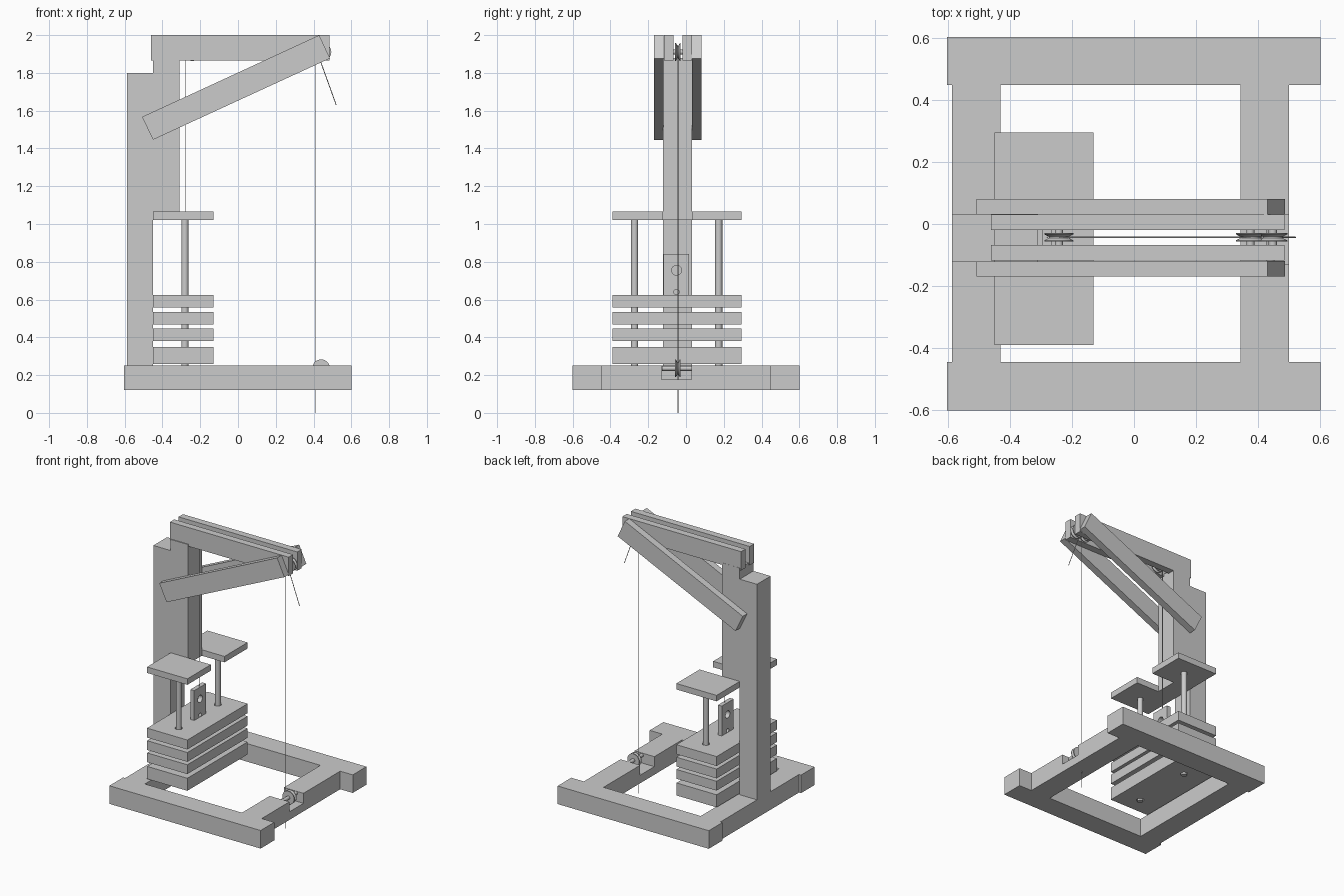
import bpy, bmesh, math
from mathutils import Vector

if "Cube" in bpy.data.objects:
    bpy.data.objects.remove(bpy.data.objects["Cube"])

YC = -0.043  # centre plane of the pulleys, posts and cable


def finish(name, bm, smooth=False):
    bmesh.ops.recalc_face_normals(bm, faces=bm.faces)
    me = bpy.data.meshes.new(name)
    bm.to_mesh(me)
    bm.free()
    ob = bpy.data.objects.new(name, me)
    bpy.context.collection.objects.link(ob)
    if smooth:
        bpy.ops.object.select_all(action='DESELECT')
        ob.select_set(True)
        bpy.context.view_layer.objects.active = ob
        bpy.ops.object.shade_smooth_by_angle(angle=math.radians(35))
    return ob


def prism(name, pts, offset):
    """Closed polygon of 3D points extruded by an offset."""
    bm = bmesh.new()
    face = bm.faces.new([bm.verts.new(p) for p in pts])
    ext = bmesh.ops.extrude_face_region(bm, geom=[face])
    bmesh.ops.translate(bm, vec=offset,
                        verts=[v for v in ext['geom'] if isinstance(v, bmesh.types.BMVert)])
    return finish(name, bm)


def box(name, x0, x1, y0, y1, z0, z1):
    return prism(name, [(x0, y0, z0), (x1, y0, z0), (x1, y1, z0), (x0, y1, z0)], (0, 0, z1 - z0))


def rod(name, a, b, r, n=24):
    """Cylinder between two points."""
    a, b = Vector(a), Vector(b)
    bm = bmesh.new()
    bmesh.ops.create_cone(bm, cap_ends=True, segments=n, radius1=r, radius2=r, depth=(b - a).length)
    bm.transform((b - a).to_track_quat('Z', 'Y').to_matrix().to_4x4())
    bmesh.ops.translate(bm, vec=(a + b) / 2, verts=bm.verts)
    return finish(name, bm, True)


def cut(ob, cutters):
    bpy.context.view_layer.objects.active = ob
    for c in cutters:
        m = ob.modifiers.new("cut", 'BOOLEAN')
        m.object, m.solver = c, 'EXACT'
        bpy.ops.object.modifier_apply(modifier=m.name)
        bpy.data.objects.remove(c)


def pulley(name, x, z, half_axle):
    """Lathed V-groove wheel on the y axis, with its axle."""
    prof = [(0, -.014), (.047, -.014), (.047, -.010), (.032, -.002),
            (.032, .002), (.047, .010), (.047, .014), (0, .014)]
    n = 32
    bm = bmesh.new()
    vs = [bm.verts.new((r, y, 0)) for r, y in prof]
    es = [bm.edges.new(p) for p in zip(vs, vs[1:])]
    bmesh.ops.spin(bm, geom=vs + es, cent=(0, 0, 0), axis=(0, 1, 0), angle=math.tau, steps=n)
    bmesh.ops.remove_doubles(bm, verts=bm.verts, dist=1e-5)
    bmesh.ops.translate(bm, vec=(x, YC, z), verts=bm.verts)
    finish(name, bm, True)
    rod(name + "_axle", (x, YC - half_axle, z), (x, YC + half_axle, z), .013)


# Base frame: two side rails, a rear cross beam, a front cross beam with a pulley notch
for side, y0, y1 in (("near", -.6, -.445), ("far", .447, .602)):
    box("base_rail_" + side, -.603, .6, y0, y1, .12, .25)
box("base_rear_beam", -.587, -.43, -.445, .447, .12, .25)
notch = [(-.445, .12), (.447, .12), (.447, .25), (.03, .25), (.03, .178),
         (-.13, .178), (-.13, .25), (-.445, .25)]
prism("base_pulley_beam", [(.343, y, z) for y, z in notch], (.157, 0, 0))

# Upright posts
box("main_post", -.587, -.45, -.123, .032, .25, 1.8)
box("upper_post", -.45, -.31, -.123, .032, 1.063, 1.88)

# Twin top beams and diagonal braces
for side, y0, y1 in (("near", -.117, -.067), ("far", -.019, .031)):
    box("top_beam_" + side, -.46, .485, y0, y1, 1.865, 2)
for side, y0 in (("near", -.169), ("far", .031)):
    prism("diagonal_brace_" + side,
          [(x, y0, z) for x, z in ((-.508, 1.567), (-.45, 1.446), (.487, 1.877), (.43, 2))],
          (0, .05, 0))

# Guide rods and the U-shaped plate that holds them
rod_y = (-.272, .173)
for i, y in enumerate(rod_y):
    rod(f"guide_rod_{i + 1}", (-.281, y, .25), (-.281, y, 1.03), .019)
u = [(-.45, -.39), (-.13, -.39), (-.13, -.123), (-.31, -.123),
     (-.31, .032), (-.13, .032), (-.13, .295), (-.45, .295)]
prism("rod_top_plate", [(x, y, 1.022) for x, y in u], (0, 0, .043))

# Weight stack, drilled for the guide rods
for i, (z0, z1) in enumerate(((.26, .35), (.38, .447), (.468, .535), (.557, .625))):
    w = box(f"weight_{i + 1}", -.45, -.13, -.39, .295, z0, z1)
    cut(w, [rod("cutter", (-.281, y, z0 - .05), (-.281, y, z1 + .05), .024) for y in rod_y])

# Lifting tab with cable hole and small slot
tab = box("lifting_tab", -.296, -.266, -.118, .016, .62, .84)
cut(tab, [rod("cutter", (-.4, -.05, .755), (-.1, -.05, .755), .026),
          rod("cutter", (-.4, -.05, .64), (-.1, -.05, .64), .014)])

# Pulleys
pulley("rear_top_pulley", -.242, 1.91, .03)
pulley("middle_top_pulley", .375, 1.91, .03)
pulley("front_top_pulley", .447, 1.91, .03)
pulley("base_pulley", .44, .236, .083)

# Cable runs
cr = .0022
rod("cable_to_weights", (-.279, YC, .78), (-.279, YC, 1.91), cr, 8)
rod("cable_along_top", (-.242, YC, 1.945), (.375, YC, 1.945), cr, 8)
rod("cable_down", (.409, YC, 0), (.409, YC, 1.91), cr, 8)
rod("cable_free_end", (.43, YC, 1.88), (.52, YC, 1.63), cr, 8)
